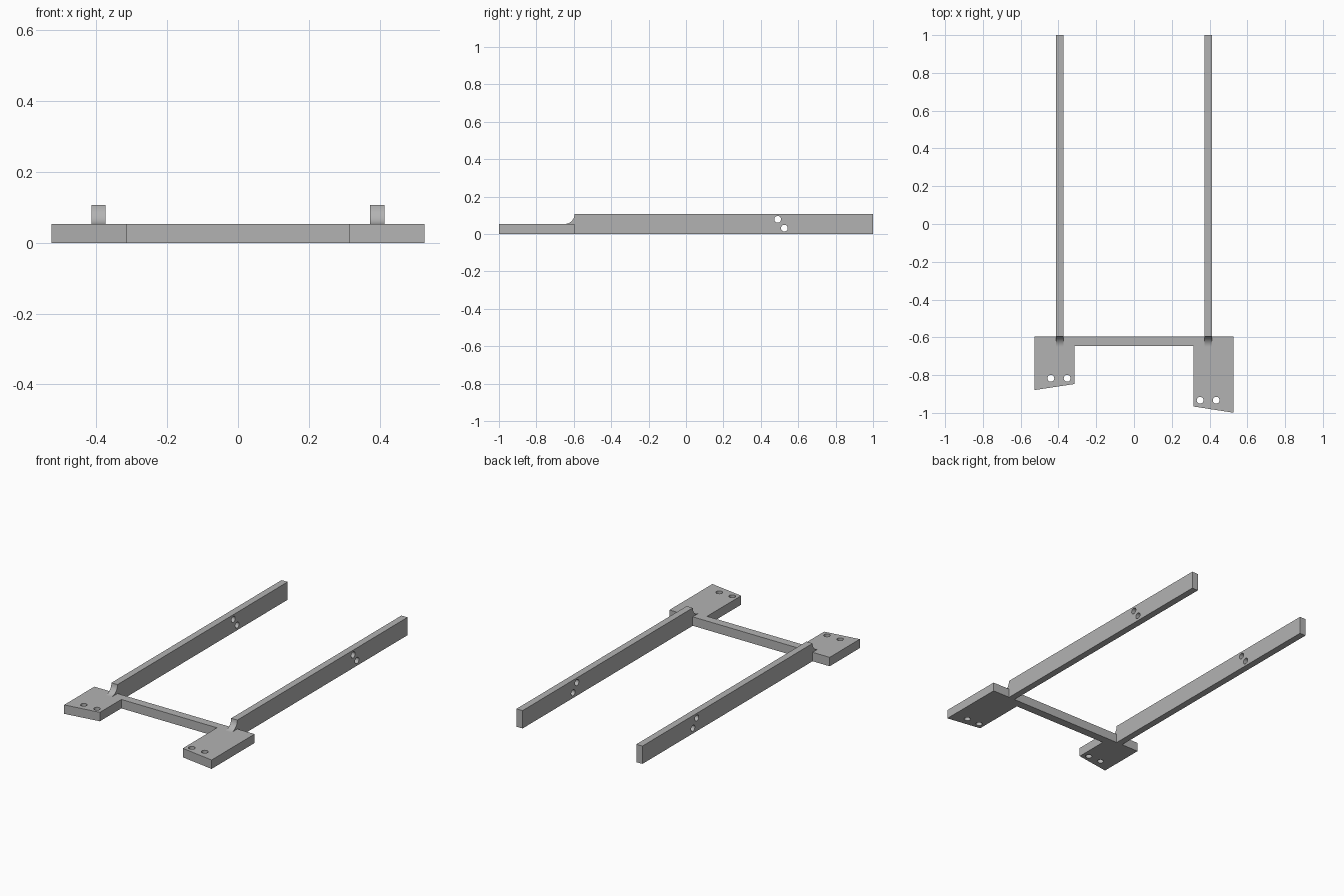
import bpy, bmesh, math
from mathutils import Vector

if "Cube" in bpy.data.objects:
    bpy.data.objects.remove(bpy.data.objects["Cube"], do_unlink=True)

grey = bpy.data.materials.new("plain grey")
grey.use_nodes = True
COLOUR = (0.45, 0.45, 0.45, 1)
grey.diffuse_color = COLOUR
grey.node_tree.nodes["Principled BSDF"].inputs["Base Color"].default_value = COLOUR

PLATE_H, RAIL_H = 0.053, 0.106
BACK = -0.596          # rear edge of the mounting frame
HOLE_R = 0.018


def extrude(name, points, direction):
    """Extrude a closed outline into a solid."""
    bm = bmesh.new()
    face = bm.faces.new([bm.verts.new(p) for p in points])
    res = bmesh.ops.extrude_face_region(bm, geom=[face])
    moved = [g for g in res["geom"] if isinstance(g, bmesh.types.BMVert)]
    bmesh.ops.translate(bm, verts=moved, vec=Vector(direction))
    bmesh.ops.recalc_face_normals(bm, faces=bm.faces)
    mesh = bpy.data.meshes.new(name)
    bm.to_mesh(mesh)
    bm.free()
    mesh.materials.append(grey)
    obj = bpy.data.objects.new(name, mesh)
    bpy.context.collection.objects.link(obj)
    return obj


def drill(obj, centres, axis):
    """Cut round holes right through along an axis."""
    for c in centres:
        rot = (0, math.pi / 2, 0) if axis == "x" else (0, 0, 0)
        bpy.ops.mesh.primitive_cylinder_add(vertices=32, radius=HOLE_R, depth=0.3,
                                            location=c, rotation=rot)
        cutter = bpy.context.object
        cutter.name = "hole_cutter"
        cutter.hide_render = True
        cutter.data.materials.append(grey)
        bpy.ops.object.select_all(action="DESELECT")
        bpy.context.view_layer.objects.active = obj
        obj.select_set(True)
        mod = obj.modifiers.new("hole", "BOOLEAN")
        mod.operation = "DIFFERENCE"
        mod.solver = "EXACT"
        mod.object = cutter
        bpy.ops.object.modifier_apply(modifier=mod.name)
        bpy.data.objects.remove(cutter, do_unlink=True)
    bpy.ops.object.shade_smooth_by_angle(angle=math.radians(30))


# Mounting frame: two slanted tabs of unequal length joined by a thin crossbar
OUT, IN, BAR = 0.526, 0.314, -0.646
outline = [(-OUT, BACK), (-OUT, -0.879), (-IN, -0.847), (-IN, BAR),
           (IN, BAR), (IN, -0.966), (OUT, -0.999), (OUT, BACK)]
frame = extrude("mounting_frame", [(x, y, 0) for x, y in outline], (0, 0, PLATE_H))
drill(frame, [(-0.44, -0.817, 0), (-0.354, -0.817, 0),
              (0.35, -0.933, 0), (0.435, -0.933, 0)], "z")

# Long rails, each with a concave fillet running down onto the frame
RADIUS = RAIL_H - PLATE_H
fillet = [(BACK - RADIUS + RADIUS * math.cos(a), RAIL_H - RADIUS * math.sin(a))
          for a in (math.pi / 2 * i / 12 for i in range(13))]
profile = [(1, 0), (1, RAIL_H)] + fillet + [(BACK, PLATE_H), (BACK, 0)]
for name, x in (("right_rail", -0.394), ("left_rail", 0.393)):
    rail = extrude(name, [(x - 0.02, y, z) for y, z in profile], (0.04, 0, 0))
    drill(rail, [(x, 0.49, 0.078), (x, 0.526, 0.031)], "x")
